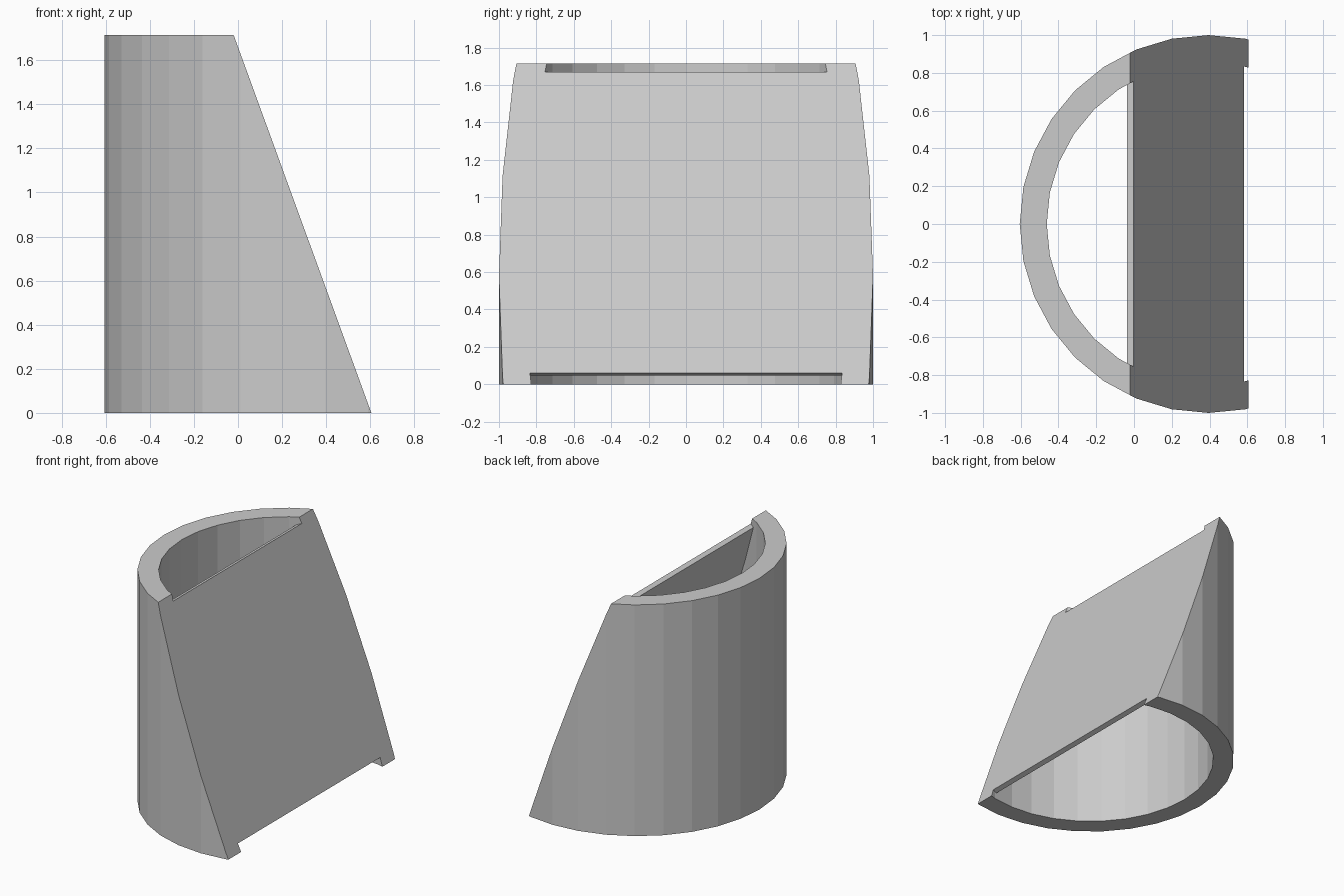
import bpy, bmesh, math
from mathutils import Vector

if "Cube" in bpy.data.objects:
    bpy.data.objects.remove(bpy.data.objects["Cube"])

CX, OUTER, INNER, HEIGHT, SIDES = 0.395, 1.0, 0.857, 1.715, 32
LOW = Vector((0.605, 0, 0))          # bottom of the sloping cut
HIGH = Vector((-0.02, 0, HEIGHT))    # top of the sloping cut
along = (HIGH - LOW).normalized()
normal = Vector((along.z, 0, -along.x))

grey = bpy.data.materials.new("plain grey")
grey.diffuse_color = (0.6, 0.6, 0.6, 1)
grey.use_nodes = True
grey.node_tree.nodes["Principled BSDF"].inputs["Base Color"].default_value = grey.diffuse_color


def add_object(name, bm):
    bmesh.ops.recalc_face_normals(bm, faces=bm.faces[:])
    mesh = bpy.data.meshes.new(name)
    bm.to_mesh(mesh)
    bm.free()
    mesh.materials.append(grey)
    obj = bpy.data.objects.new(name, mesh)
    bpy.context.collection.objects.link(obj)
    return obj


# Curved wall: a faceted tube sliced by the sloping plane
bm = bmesh.new()
rings = []
for i in range(SIDES):
    a = 2 * math.pi * i / SIDES
    rings.append([bm.verts.new((CX + r * math.cos(a), r * math.sin(a), z))
                  for r, z in ((OUTER, 0), (OUTER, HEIGHT), (INNER, HEIGHT), (INNER, 0))])
for i in range(SIDES):
    p, q = rings[i], rings[(i + 1) % SIDES]
    for k in range(4):
        n = (k + 1) % 4
        bm.faces.new((p[k], q[k], q[n], p[n]))
bmesh.ops.bisect_plane(bm, geom=bm.verts[:] + bm.edges[:] + bm.faces[:],
                       plane_co=LOW, plane_no=normal, clear_outer=True)
bmesh.ops.holes_fill(bm, edges=[e for e in bm.edges if e.is_boundary], sides=0)
add_object("curved_wall", bm)

# Sloping panel: thin slab flush with the cut, short of both ends
THICK, HALF = 0.036, 0.86
bm = bmesh.new()
ends = [LOW + along * (z / along.z) for z in (0.06, 1.67)]
profile = [ends[0], ends[1], ends[1] - normal * THICK, ends[0] - normal * THICK]
face = bm.faces.new([bm.verts.new(p + Vector((0, -HALF, 0))) for p in profile])
side = bmesh.ops.extrude_face_region(bm, geom=[face], use_keep_orig=True)
bmesh.ops.translate(bm, vec=(0, 2 * HALF, 0),
                    verts=[v for v in side["geom"] if isinstance(v, bmesh.types.BMVert)])
add_object("sloping_panel", bm)
